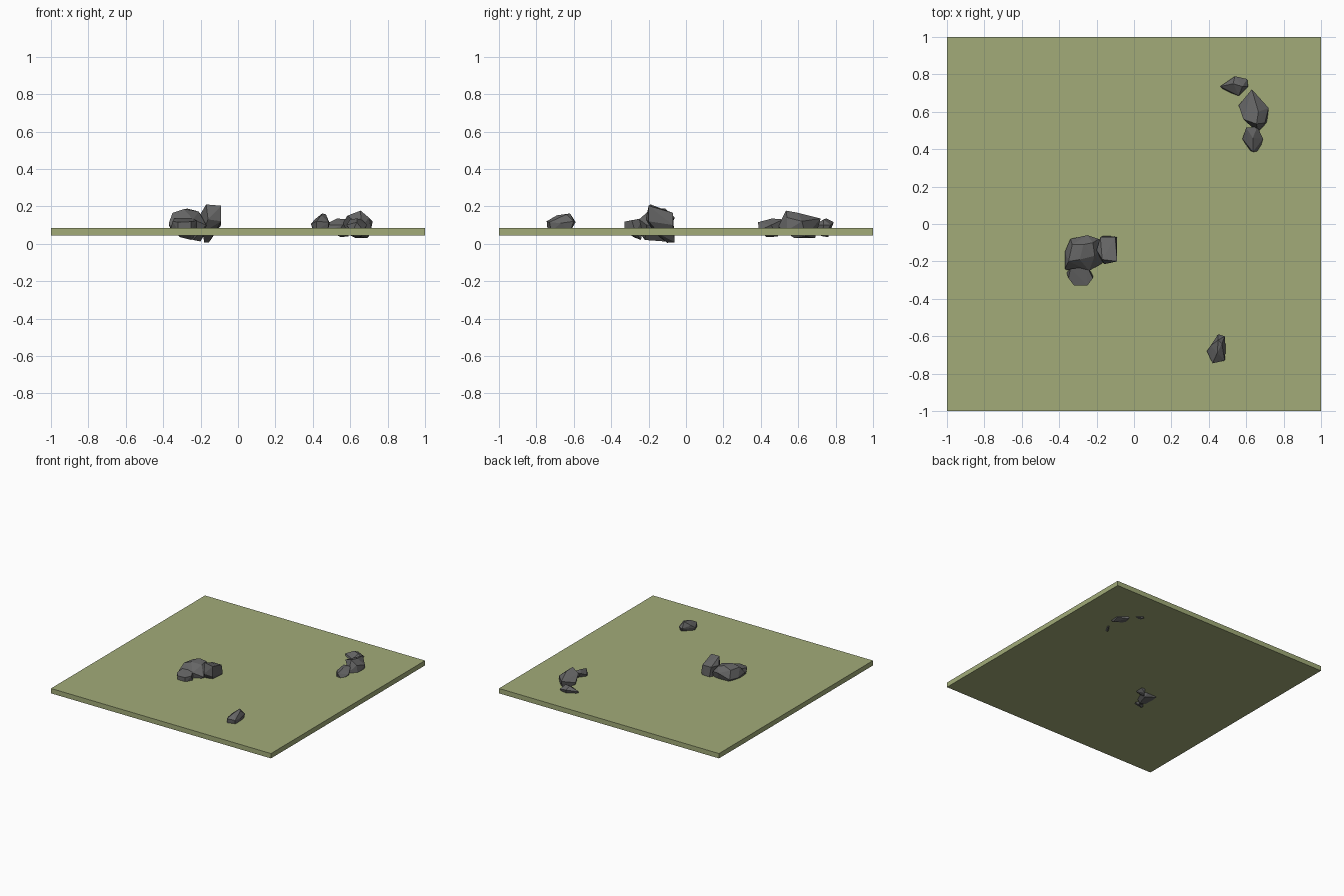
import bpy, bmesh


def material(name, rgb):
    m = bpy.data.materials.new(name)
    m.diffuse_color = (*rgb, 1)
    return m


GRASS = material("grass", (0.36, 0.41, 0.19))
STONE = material("stone", (0.13, 0.13, 0.13))


def finish(name, bm, mat):
    bmesh.ops.recalc_face_normals(bm, faces=bm.faces)
    me = bpy.data.meshes.new(name)
    bm.to_mesh(me)
    bm.free()
    me.materials.append(mat)
    ob = bpy.data.objects.new(name, me)
    bpy.context.collection.objects.link(ob)


def rock(name, points):
    """Faceted boulder: convex hull of a few corner points."""
    bm = bmesh.new()
    for p in points:
        bm.verts.new(p)
    res = bmesh.ops.convex_hull(bm, input=bm.verts)
    loose = [v for v in bm.verts if not v.link_faces]
    bmesh.ops.delete(bm, geom=loose, context='VERTS')
    finish(name, bm, STONE)


# ground slab
bm = bmesh.new()
bmesh.ops.create_cube(bm, size=1)
for v in bm.verts:
    v.co = (v.co.x * 2, v.co.y * 2, 0.065 + v.co.z * 0.04)
finish("ground", bm, GRASS)

# main cluster: large boulder, low front stone, tilted side stone
rock("large_boulder", [
    (-.29, -.19, .185), (-.27, -.11, .188), (-.22, -.10, .175), (-.21, -.17, .172),
    (-.35, -.20, .165), (-.33, -.11, .165), (-.25, -.06, .14), (-.19, -.08, .13),
    (-.37, -.24, .11), (-.37, -.15, .10), (-.34, -.08, .10), (-.24, -.25, .13),
    (-.17, -.21, .10), (-.16, -.10, .09), (-.35, -.25, .06), (-.30, -.10, .04),
    (-.24, -.22, .02), (-.20, -.11, .012)])
rock("front_stone", [
    (-.34, -.24, .135), (-.25, -.23, .137), (-.35, -.29, .12), (-.32, -.33, .115),
    (-.25, -.33, .118), (-.22, -.29, .125), (-.36, -.26, .08), (-.32, -.33, .07),
    (-.25, -.33, .07), (-.22, -.27, .06), (-.31, -.28, .035), (-.25, -.24, .02)])
rock("side_stone", [
    (-.17, -.19, .21), (-.09, -.20, .203), (-.20, -.14, .16), (-.18, -.07, .165),
    (-.10, -.07, .165), (-.09, -.20, .12), (-.16, -.215, .13), (-.09, -.07, .10),
    (-.19, -.17, .06), (-.13, -.14, .05), (-.18, -.10, .005), (-.155, -.06, .008)])

# back right trio
rock("trio_centre_stone", [
    (.655, .535, .177), (.585, .56, .15), (.63, .72, .135), (.56, .635, .11),
    (.72, .62, .12), (.70, .54, .14), (.665, .60, .165), (.66, .49, .09),
    (.71, .54, .07), (.59, .60, .05), (.63, .69, .03), (.69, .58, .03),
    (.70, .64, .04)])
rock("trio_front_stone", [
    (.635, .46, .135), (.60, .515, .13), (.66, .52, .13), (.58, .455, .10),
    (.69, .455, .10), (.635, .385, .115), (.61, .40, .06), (.67, .39, .07),
    (.62, .43, .036), (.66, .49, .038)])
rock("trio_back_stone", [
    (.53, .75, .135), (.58, .735, .13), (.46, .735, .10), (.54, .79, .115),
    (.605, .775, .10), (.61, .735, .10), (.56, .685, .10), (.48, .715, .07),
    (.53, .70, .05), (.55, .76, .035), (.59, .73, .04)])

# lone stone at the front
rock("lone_stone", [
    (.445, -.69, .152), (.45, -.62, .162), (.47, -.64, .157), (.41, -.65, .13),
    (.39, -.68, .105), (.42, -.745, .12), (.485, -.73, .115), (.49, -.67, .11),
    (.485, -.60, .12), (.45, -.59, .115), (.40, -.68, .075), (.42, -.74, .07),
    (.48, -.72, .065), (.475, -.62, .065)])
